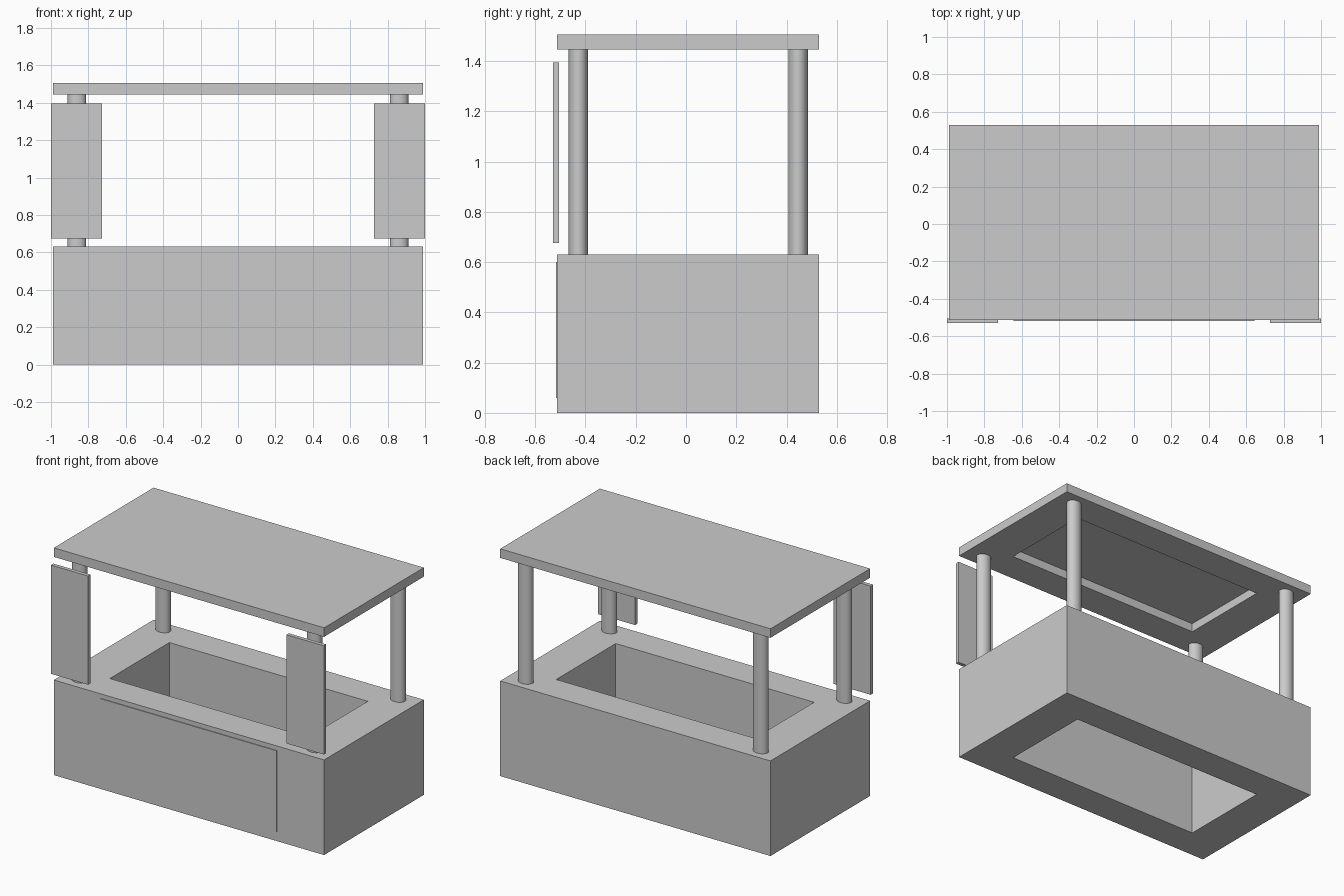
import bpy, bmesh

if "Cube" in bpy.data.objects:
    bpy.data.objects.remove(bpy.data.objects["Cube"])

X, Y0, Y1 = 0.99, -0.513, 0.53       # outer footprint of counter and roof
HX, HY0, HY1 = 0.727, -0.303, 0.32   # inner opening


def finish(name, bm):
    bmesh.ops.recalc_face_normals(bm, faces=bm.faces[:])
    mesh = bpy.data.meshes.new(name)
    bm.to_mesh(mesh)
    bm.free()
    obj = bpy.data.objects.new(name, mesh)
    bpy.context.collection.objects.link(obj)
    return obj


def box(name, x0, x1, y0, y1, z0, z1):
    bm = bmesh.new()
    bmesh.ops.create_cube(bm, size=1)
    bmesh.ops.scale(bm, verts=bm.verts, vec=(x1 - x0, y1 - y0, z1 - z0))
    bmesh.ops.translate(bm, verts=bm.verts,
                        vec=((x0 + x1) / 2, (y0 + y1) / 2, (z0 + z1) / 2))
    return finish(name, bm)


def frame(name, z0, z1, hole_top, capped):
    """Rectangular block with an opening: through, or capped as a recess."""
    bm = bmesh.new()

    def ring(x, y0, y1, z):
        return [bm.verts.new((a, b, z)) for a, b in
                ((-x, y0), (x, y0), (x, y1), (-x, y1))]

    rings = [ring(HX, HY0, HY1, hole_top), ring(HX, HY0, HY1, z0),
             ring(X, Y0, Y1, z0), ring(X, Y0, Y1, z1)]
    pairs = list(zip(rings, rings[1:]))
    if capped:
        bm.faces.new(rings[0])
        bm.faces.new(rings[3])
    else:
        pairs.append((rings[3], rings[0]))
    for a, b in pairs:
        for i in range(4):
            j = (i + 1) % 4
            bm.faces.new((a[i], a[j], b[j], b[i]))
    return finish(name, bm)


# Counter open through the middle, roof with a recess underneath
frame("counter", 0, 0.63, 0.63, False)
frame("roof", 1.445, 1.505, 1.502, True)

# Thin panel on the counter front
box("front_panel", -0.645, 0.645, -0.518, Y0 + 0.003, 0.06, 0.6)

for side, s in (("left", -1), ("right", 1)):
    # Hanging side boards
    xs = sorted((s * 0.727, s * 1.0))
    box(side + "_board", *xs, -0.53, -0.505, 0.675, 1.395)
    # Slightly oval posts
    for row, y in (("front", -0.428), ("back", 0.446)):
        bpy.ops.mesh.primitive_cylinder_add(
            vertices=32, radius=1, depth=1, location=(s * 0.861, y, 1.0375))
        post = bpy.context.object
        post.name = f"{row}_{side}_post"
        post.scale = (0.0495, 0.039, 0.815)
        bpy.ops.object.transform_apply(location=False, rotation=False, scale=True)
        bpy.ops.object.shade_smooth_by_angle()
